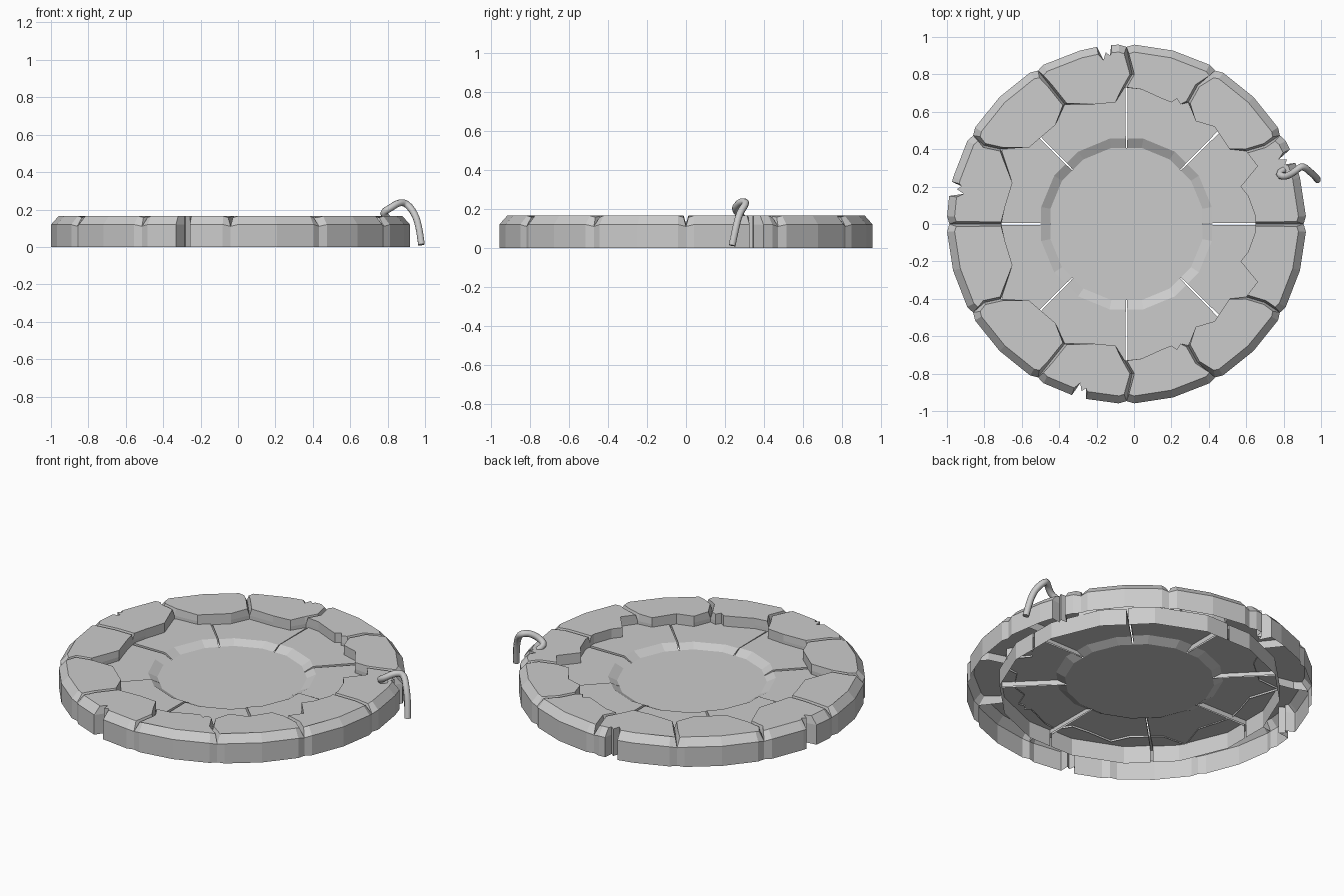
import bpy, bmesh
from math import sin, cos, radians, hypot

if "Cube" in bpy.data.objects:
    bpy.data.objects.remove(bpy.data.objects["Cube"])

CX, R, TOP = -0.04, 0.96, 0.165   # disc centre, outer radius, rim height


def polar(a, r):
    return (CX + r * cos(radians(a)), r * sin(radians(a)))


def finish(bm, name, up=True):
    bmesh.ops.remove_doubles(bm, verts=bm.verts, dist=1e-5)
    bmesh.ops.recalc_face_normals(bm, faces=bm.faces)
    bm.normal_update()
    big = max(bm.faces, key=lambda f: f.calc_area() * abs(f.normal.z))
    if big.normal.z < 0:
        bmesh.ops.reverse_faces(bm, faces=bm.faces)
    me = bpy.data.meshes.new(name)
    bm.to_mesh(me)
    bm.free()
    ob = bpy.data.objects.new(name, me)
    bpy.context.collection.objects.link(ob)
    return ob


# Joint paths between rim stones, every 30 degrees: points from outside to inside
joints = [
    [(0.80, 0.0), (0.65, 0.0)],
    [(0.70, 0.42), (0.60, 0.39)],
    [(0.34, 0.74), (0.29, 0.65)],
    [(-0.01, 0.80), (-0.05, 0.73)],
    [(-0.45, 0.74), (-0.37, 0.64)],
    [(-0.80, 0.42), (-0.71, 0.40)],
    [(-0.82, 0.0), (-0.71, 0.0)],
]
# Ragged inner edge of each stone, from its first joint to the next
inner = [
    [(0.65, 0.04), (0.61, 0.15), (0.57, 0.20), (0.66, 0.31)],
    [(0.51, 0.40), (0.43, 0.52), (0.33, 0.55)],
    [(0.25, 0.64), (0.23, 0.67), (0.20, 0.65), (0.15, 0.67), (0.04, 0.72)],
    [(-0.10, 0.65), (-0.21, 0.64)],
    [(-0.42, 0.53), (-0.56, 0.41)],
    [(-0.65, 0.22), (-0.69, 0.09)],
]


def rim_stone(k, flip, notch=None):
    a0, a1 = 30 * k, 30 * k + 30
    loop = []   # (kind, xy, top xy, bottom z, mid z, top z)

    def outer(a, r, ta, tr, zm=0.12, zt=TOP):
        loop.append(("o", polar(a, r), polar(ta, tr), 0.0, zm, zt))

    def joint(p, mid_a, inward):
        s = 1 if inward else -1
        rx, ry = p[0] - CX, p[1]
        d = hypot(rx, ry)
        t = (p[0] + s * 0.012 * ry / d, p[1] - s * 0.012 * rx / d)
        loop.append(("j", p, t, 0.095, 0.125, TOP))

    # outer wall with optional broken notch
    outer(a0, 0.947, a0 + 0.8, 0.91, 0.11, 0.157)
    arc = [(a0 + 2.5, R, 1), (a0 + 15, R, 1), (a1 - 2.5, R, 1)]
    if notch:
        arc = [p for p in arc if abs(p[0] - notch) > 3]
        arc += [(notch - 2.4, R, 1), (notch - 1.7, 0.905, 0), (notch - 0.4, 0.925, 0),
                (notch + 0.7, 0.885, 0), (notch + 2.2, R, 1)]
    for a, r, bev in sorted(arc):
        outer(a, r, a, r - 0.04 * bev)
    outer(a1, 0.947, a1 - 0.8, 0.91, 0.11, 0.157)
    for p in joints[k + 1]:
        joint(p, a1, True)
    for p in reversed(inner[k]):
        loop.append(("i", p, p, 0.095, 0.125, TOP))
    for p in reversed(joints[k]):
        joint(p, a0, False)

    bm = bmesh.new()
    s = -1 if flip else 1
    rows = [[bm.verts.new((q[0], s * q[1], z)) for q, z in
             [(e[i], e[j]) for e in loop]] for i, j in ((1, 3), (1, 4), (2, 5))]
    n = len(loop)
    for i in range(n):
        j = (i + 1) % n
        radial = {loop[i][0], loop[j][0]} in ({"j"}, {"o", "j"})
        crosses_inner = loop[i][0] == loop[j][0] == "j" and i == n - 3
        if not radial or crosses_inner:
            bm.faces.new((rows[0][i], rows[0][j], rows[1][j], rows[1][i]))
        bm.faces.new((rows[1][i], rows[1][j], rows[2][j], rows[2][i]))
    bm.faces.new(rows[2])
    finish(bm, "rim_stone")


notches = {(0, False): 22.3, (3, False): 97.3, (5, False): 168.8, (3, True): 105.5}
for k in range(6):
    for flip in (False, True):
        rim_stone(k, flip, notches.get((k, flip)))

# Recessed floor slabs: skirt, flat ring and slope down to the basin
c16 = cos(radians(11.25))
for k in range(8):
    a = 45 * k
    h = 0.107 if k % 2 else 0.102
    g = 0.5
    angs = [(a + g, c16), (a + 11.25, 1), (a + 33.75, 1), (a + 45 - g, c16)]
    bm = bmesh.new()
    prof = [(0.78, 0.0), (0.78, h), (0.465, h), (0.415, 0.078)]
    rows = [[bm.verts.new((*polar(t, r * f), z)) for t, f in angs] for r, z in prof]
    for u, v in zip(rows, rows[1:]):
        for i in range(3):
            bm.faces.new((u[i], u[i + 1], v[i + 1], v[i]))
    # groove walls beside each slab
    for e in (0, 3):
        low = [bm.verts.new((rows[m][e].co.x, rows[m][e].co.y, 0.078)) for m in (1, 2)]
        bm.faces.new((rows[1][e], rows[2][e], low[1], low[0]))
        bm.faces.new((rows[2][e], rows[3][e], low[1]))
    finish(bm, "floor_slab")

# Basin floor
bm = bmesh.new()
bm.faces.new([bm.verts.new((*polar(11.25 + 22.5 * i, 0.415), 0.078)) for i in range(16)])
finish(bm, "basin_floor")

# Bent rod hooked over the rim
path = [(0.80, 0.29, 0.155), (0.765, 0.265, 0.18), (0.81, 0.25, 0.205), (0.86, 0.28, 0.238),
        (0.90, 0.315, 0.235), (0.945, 0.275, 0.18), (0.97, 0.255, 0.10), (0.981, 0.237, 0.012)]
cu = bpy.data.curves.new("bent_rod", "CURVE")
cu.dimensions = "3D"
cu.bevel_depth = 0.019
cu.bevel_resolution = 2
cu.use_fill_caps = True
sp = cu.splines.new("NURBS")
sp.points.add(len(path) - 1)
for p, co in zip(sp.points, path):
    p.co = (*co, 1)
sp.order_u = 3
sp.use_endpoint_u = True
sp.resolution_u = 3
rod = bpy.data.objects.new("bent_rod", cu)
bpy.context.collection.objects.link(rod)
